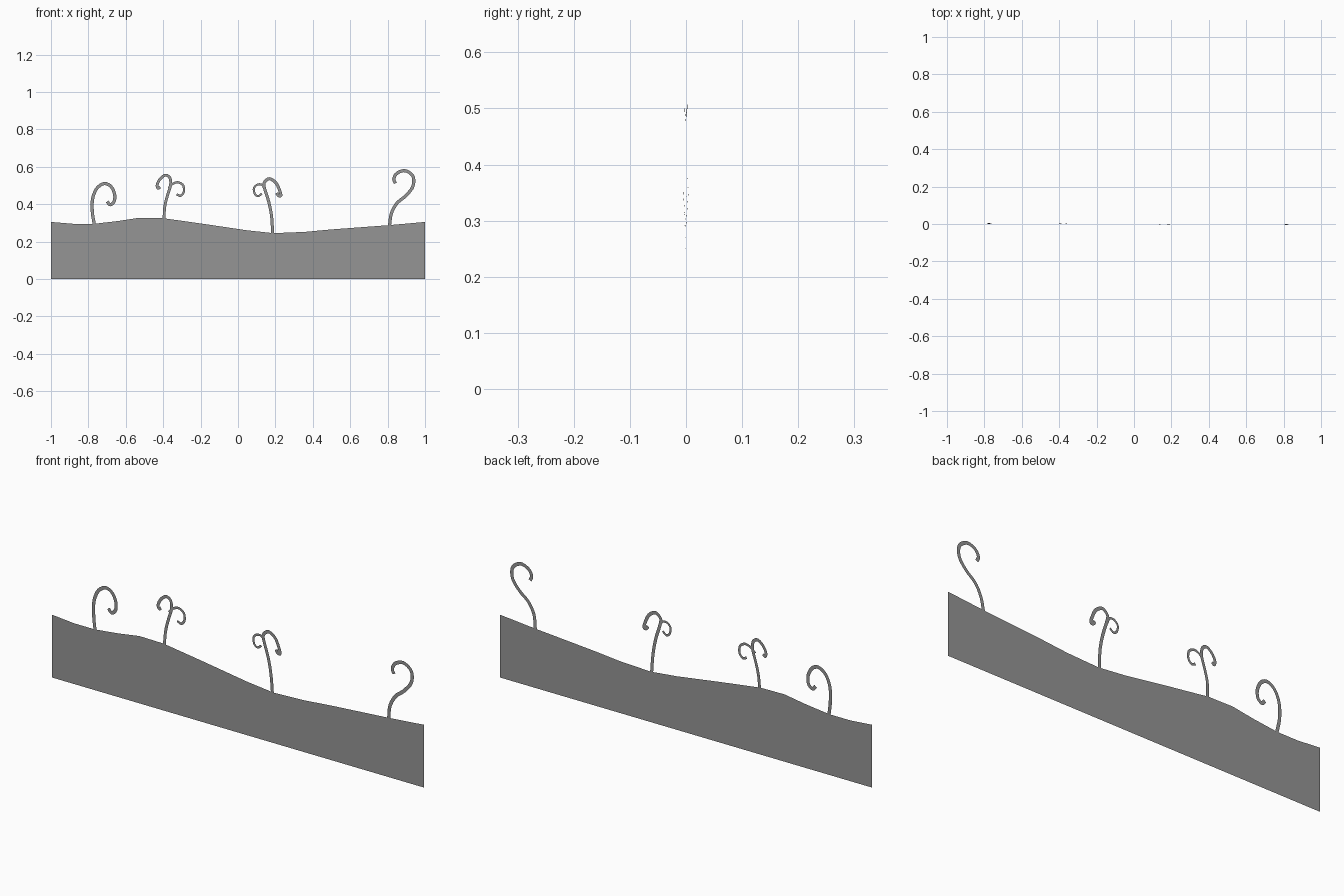
import bpy
from mathutils import Vector

if "Cube" in bpy.data.objects:
    bpy.data.objects.remove(bpy.data.objects["Cube"])

# dark grey silhouette colour
dark = bpy.data.materials.new("dark_grey")
dark.diffuse_color = (0.3, 0.3, 0.3, 1)
dark.use_nodes = True
dark.node_tree.nodes["Principled BSDF"].inputs["Base Color"].default_value = dark.diffuse_color


def make_mesh(name, verts, faces):
    me = bpy.data.meshes.new(name)
    me.from_pydata(verts, [], faces)
    me.update()
    me.materials.append(dark)
    ob = bpy.data.objects.new(name, me)
    bpy.context.collection.objects.link(ob)
    return ob


def smooth_path(pts, steps=5):
    # Catmull-Rom curve through the control points
    p = [Vector(q) for q in pts]
    p = [2 * p[0] - p[1]] + p + [2 * p[-1] - p[-2]]
    out = []
    for i in range(1, len(p) - 2):
        a, b, c, d = p[i - 1:i + 3]
        for s in range(steps):
            t = s / steps
            out.append(0.5 * (2 * b + (c - a) * t + (2 * a - 5 * b + 4 * c - d) * t ** 2
                              + (3 * b - a - 3 * c + d) * t ** 3))
    return out + [p[-2]]


def ribbon(name, pts, width, y):
    # thin strip of quads along a path, leaning slightly out of the ground plane
    path = smooth_path(pts)
    verts, n = [], len(path)
    for i, q in enumerate(path):
        t = (path[min(i + 1, n - 1)] - path[max(i - 1, 0)]).normalized()
        side = Vector((-t.y, t.x)) * width / 2
        lean = y * min(1, i / 5)
        for e in (q + side, q - side):
            verts.append((e.x, lean, e.y))
    make_mesh(name, verts, [(2 * i, 2 * i + 1, 2 * i + 3, 2 * i + 2) for i in range(n - 1)])


# flat rolling ground silhouette
hill = [(-1, .305), (-.88, .295), (-.77, .295), (-.64, .31), (-.53, .327), (-.40, .325),
        (-.20, .297), (.05, .26), (.19, .245), (.36, .252), (.50, .265), (.81, .288), (1, .305)]
verts = [(x, 0, z) for x, z in hill] + [(x, 0, 0) for x, z in hill]
n = len(hill)
make_mesh("ground", verts, [(n + i, n + i + 1, i + 1, i) for i in range(n - 1)])

# curled sprouts: control points (x, z), width, lean in y
ribbon("left_sprout", [(-.768, .29), (-.779, .36), (-.777, .43), (-.754, .485), (-.715, .51),
                       (-.68, .495), (-.66, .455), (-.662, .415), (-.683, .397), (-.70, .414)],
       .017, .005)
ribbon("forked_sprout_a_stem", [(-.396, .32), (-.391, .39), (-.376, .45), (-.361, .50),
                                (-.364, .54), (-.388, .555), (-.416, .535), (-.432, .505),
                                (-.428, .486), (-.416, .492)], .015, .004)
ribbon("forked_sprout_a_branch", [(-.372, .485), (-.35, .508), (-.32, .517), (-.293, .50),
                                  (-.29, .465), (-.308, .445), (-.328, .453)], .012, .003)
ribbon("forked_sprout_b_stem", [(.185, .24), (.18, .33), (.165, .41), (.142, .485),
                                (.14, .515), (.167, .536), (.202, .515), (.222, .475),
                                (.229, .447), (.216, .446), (.207, .46)], .016, -.004)
ribbon("forked_sprout_b_branch", [(.143, .475), (.13, .502), (.105, .505), (.085, .485),
                                  (.09, .455), (.108, .443), (.127, .457)], .011, -.003)
ribbon("right_sprout", [(.81, .285), (.82, .35), (.85, .405), (.897, .445), (.935, .495),
                        (.935, .55), (.893, .579), (.85, .565), (.833, .535), (.842, .512)],
       .017, -.005)
